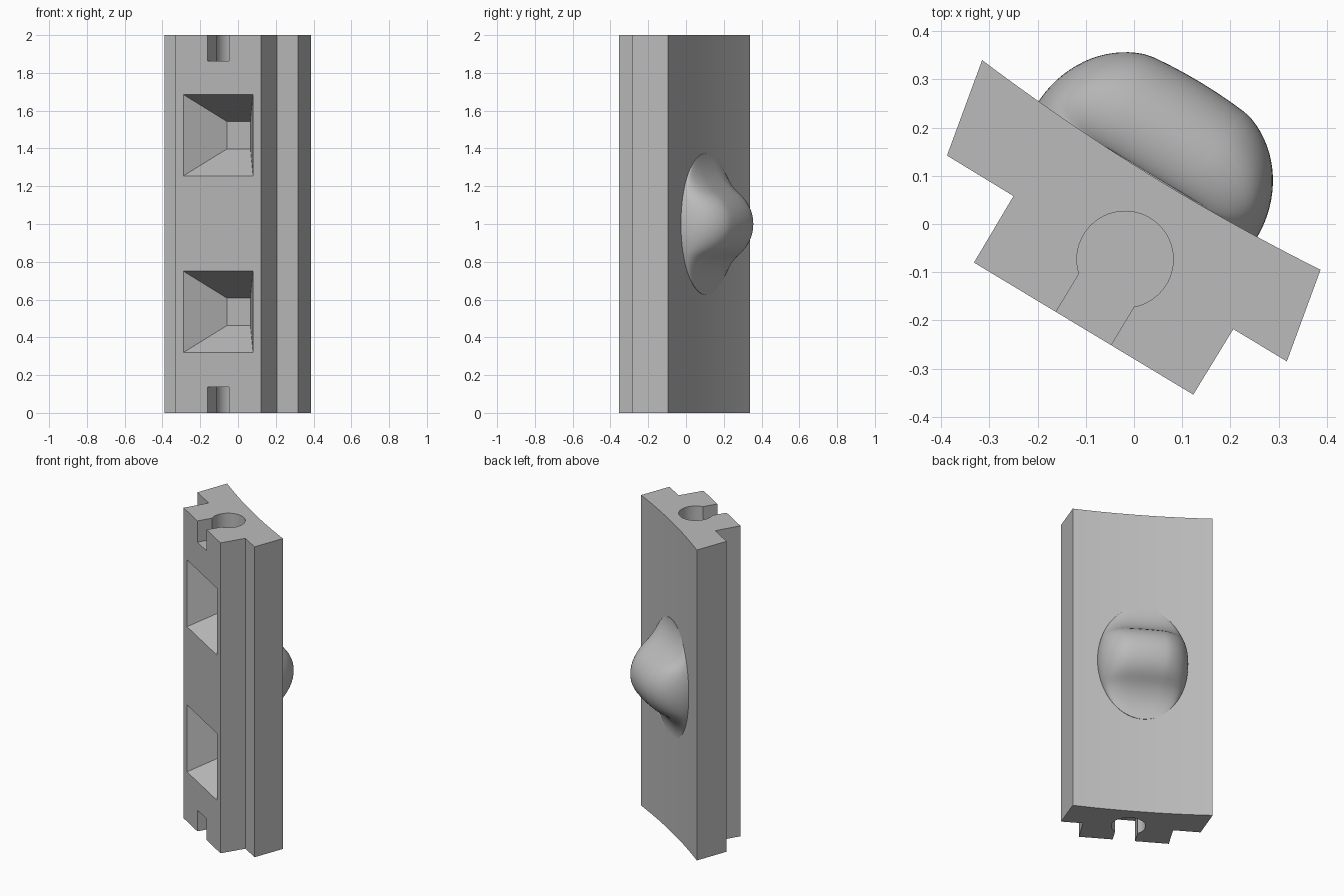
import bpy
import math
from mathutils import Vector

cube = bpy.data.objects.get("Cube")
if cube:
    bpy.data.objects.remove(cube)

TURN = math.radians(-31.05)   # whole bar is turned about z
MID = 0.022                   # centre line of the front rail
FRONT = -0.24                 # front plane in turned space

grey = bpy.data.materials.new("plain_grey")
grey.use_nodes = True
grey.diffuse_color = (0.5, 0.5, 0.5, 1)
grey.node_tree.nodes["Principled BSDF"].inputs["Base Color"].default_value = (0.5, 0.5, 0.5, 1)


def loft(name, rings, turn=TURN):
    """Closed skin through rings that share a point count."""
    n = len(rings[0])
    verts = [p for ring in rings for p in ring]
    faces = [(k * n + i, k * n + (i + 1) % n, (k + 1) * n + (i + 1) % n, (k + 1) * n + i)
             for k in range(len(rings) - 1) for i in range(n)]
    faces += [tuple(reversed(range(n))), tuple(range(len(verts) - n, len(verts)))]
    mesh = bpy.data.meshes.new(name)
    mesh.from_pydata(verts, [], faces)
    mesh.materials.append(grey)
    ob = bpy.data.objects.new(name, mesh)
    bpy.context.collection.objects.link(ob)
    ob.rotation_euler.z = turn
    return ob


def prism(name, outline, z0, z1, turn=TURN):
    return loft(name, [[(x, y, z) for x, y in outline] for z in (z0, z1)], turn)


def select(ob):
    bpy.ops.object.select_all(action='DESELECT')
    ob.select_set(True)
    bpy.context.view_layer.objects.active = ob


def cut(body, cutter):
    select(body)
    mod = body.modifiers.new("cut", 'BOOLEAN')
    mod.operation = 'DIFFERENCE'
    mod.solver = 'EXACT'
    mod.object = cutter
    bpy.ops.object.modifier_apply(modifier=mod.name)
    bpy.data.objects.remove(cutter)


# bar: stepped rail section with a shallow hollow back
outline = [(-0.388, 0.142), (-0.25, 0.058), (-0.332, -0.08), (0.123, -0.354),
           (0.206, -0.218), (0.317, -0.285)]
right, left = Vector((0.387, -0.095)), Vector((-0.315, 0.34))
along = (left - right).normalized()
inward = Vector((-along.y, along.x))
STEPS = 24
for i in range(STEPS + 1):
    t = i / STEPS
    outline.append(tuple(right.lerp(left, t) + inward * 0.019 * 4 * t * (1 - t)))
bar = prism("rail_bar", outline, 0, 2, 0)

# keyhole slots at both ends
a0 = math.asin(0.665)
hole = []
for i in range(49):
    a = -math.pi / 2 + a0 + (2 * math.pi - 2 * a0) * i / 48
    hole.append((MID + 0.1 * math.cos(a), -0.0725 + 0.1 * math.sin(a)))
hole += [(MID - 0.0665, FRONT - 0.1), (MID + 0.0665, FRONT - 0.1)]
for z0, z1 in ((-0.1, 0.137), (1.863, 2.1)):
    cut(bar, prism("keyhole_cutter", hole, z0, z1))


# tapered square pockets in the front
def square(half, y, z):
    return [(MID + sx * half, y, z + sz * half)
            for sx, sz in ((-1, -1), (1, -1), (1, 1), (-1, 1))]


for z in (0.535, 1.47):
    rings = [square(0.283, FRONT - 0.1, z), square(0.073, FRONT + 0.21, z)]
    cut(bar, loft("pocket_cutter", list(reversed(rings))))

# rounded bump on the back, flaring into the bar above and below
HEIGHT, FILLET, REACH = 0.216, 0.25, 0.375
BASE, BUMP_MID = 0.107, -0.034


def bump_height(d):
    ball = 0.197
    reach = math.sqrt(ball * ball + 2 * ball * FILLET)
    if d < reach * ball / (ball + FILLET):
        h = math.sqrt(ball * ball - d * d)
    else:
        h = FILLET - math.sqrt(FILLET ** 2 - max(reach - d, 0) ** 2)
    return h * HEIGHT / ball


rings = []
for k in range(65):
    d = -REACH * math.cos(math.pi * k / 64)
    h = bump_height(abs(d))
    w = max(math.sqrt(max(1 - (d / REACH) ** 2, 0)), 0.01)
    ring = []
    for i in range(41):
        a = math.pi * i / 40
        flat = 0.07 * max(-1, min(1, 4 * math.cos(a)))
        ring.append((BUMP_MID + w * (flat + 0.197 * math.cos(a)),
                     BASE + h * math.sin(a), 1 + d))
    for s in (-1, 1):
        ring.append((BUMP_MID + s * w * 0.267, BASE - 0.05, 1 + d))
    rings.append(ring)
bump = loft("back_bump", rings)

for ob in (bar, bump):
    select(ob)
    bpy.ops.object.shade_smooth_by_angle(angle=math.radians(30))
